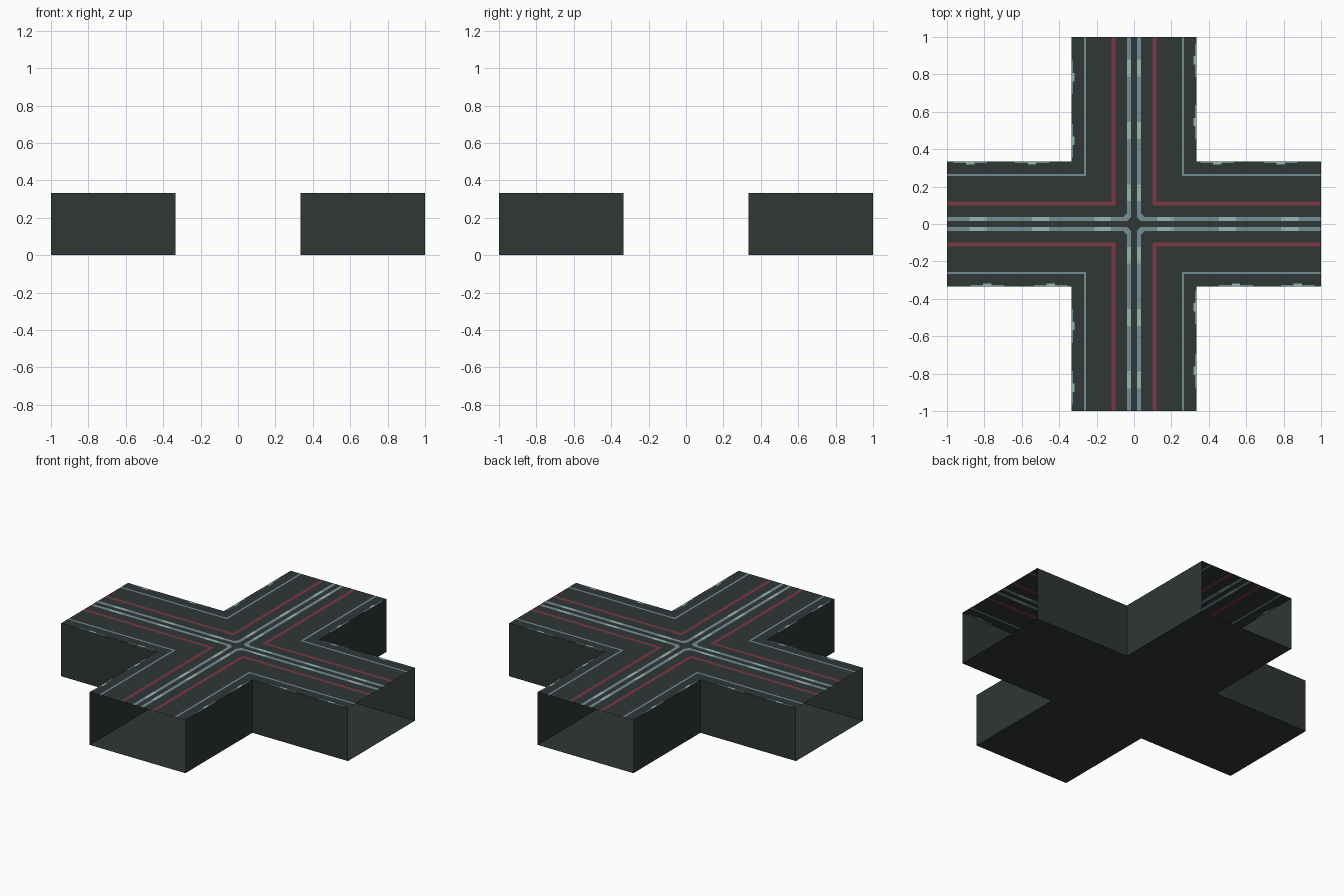
import bpy, bmesh

if "Cube" in bpy.data.objects:
    bpy.data.objects.remove(bpy.data.objects["Cube"])

W, H = 1 / 3, 1 / 3          # half width of a corridor, ceiling height


def material(name, rgb):
    m = bpy.data.materials.new(name)
    m.diffuse_color = (*rgb, 1)
    m.use_nodes = True
    m.node_tree.nodes["Principled BSDF"].inputs["Base Color"].default_value = m.diffuse_color
    return m


MATS = [material("dark panel", (0.028, 0.038, 0.036)),
        material("dull red", (0.195, 0.040, 0.056)),
        material("blue grey", (0.178, 0.270, 0.310)),
        material("pale green", (0.300, 0.480, 0.450))]
DARK, RED, BLUE, GREEN = range(4)


def finish(name, bm):
    me = bpy.data.meshes.new(name)
    bm.to_mesh(me)
    bm.free()
    for m in MATS:
        me.materials.append(m)
    ob = bpy.data.objects.new(name, me)
    bpy.context.collection.objects.link(ob)


def near(v, centres, r):
    return any(abs(v - c) < r for c in centres)


# painted lines: every line is offset from the corridor axis and turns the corner
C0, C1, C2 = 0.016, 0.037, 0.058     # centre line edges and corner fillet
R0, R1 = 0.099, 0.120                # red line
B0, B1 = 0.256, 0.268                # outer line
E0, E1 = 0.318, 0.325                # edge dashes
DASH = [1 / 6, 0.5, 5 / 6]
EDGE = {True: [0.445, 0.785], False: [0.545, 0.875]}


def paint(x, y):
    m, along = sorted((abs(x), abs(y)))
    if C0 < m < C1:
        return GREEN if near(along, DASH, 0.045) else BLUE
    if R0 < m < R1:
        return RED
    if B0 < m < B1:
        return BLUE
    if m > E0 and along > W:
        marks = EDGE[(x * y > 0) == (abs(x) > abs(y))]
        if near(along, marks, 0.022):
            return GREEN
        if m > E1 and near(along, marks, 0.09):
            return BLUE
    return DARK


# ceiling: sheet cut along the line edges, coloured by position
cuts = {0, C0, C1, C2, R0, R1, B0, B1, E0, E1, W, 1}
cuts |= {c + s * 0.045 for c in DASH for s in (-1, 1)}
cuts |= {c + s * r for k in EDGE.values() for c in k for s in (-1, 1) for r in (0.022, 0.09)}
cuts = sorted(c for c in cuts if c <= 1)
cuts = [-c for c in cuts[:0:-1]] + cuts
bm = bmesh.new()
grid = {}


def vert(x, y):
    if (x, y) not in grid:
        grid[x, y] = bm.verts.new((x, y, H))
    return grid[x, y]


for x0, x1 in zip(cuts, cuts[1:]):
    for y0, y1 in zip(cuts, cuts[1:]):
        cx, cy = (x0 + x1) / 2, (y0 + y1) / 2
        if min(abs(cx), abs(cy)) > W:
            continue
        q = [vert(x0, y0), vert(x1, y0), vert(x1, y1), vert(x0, y1)]
        a, b = abs(cx), abs(cy)
        if (C0 < a < C1 and C0 < b < C1) or (C1 < a < C2 and C1 < b < C2):
            # rounded centre corner: split the cell diagonally
            if cx * cy > 0:
                tris = [(q[0], q[1], q[3]), (q[1], q[2], q[3])]
            else:
                tris = [(q[0], q[1], q[2]), (q[0], q[2], q[3])]
            for t in tris:
                f = bm.faces.new(t)
                c = f.calc_center_median()
                outer = abs(c.x) + abs(c.y) > a + b
                f.material_index = BLUE if outer == (a < C1) else DARK
        else:
            bm.faces.new(q).material_index = paint(cx, cy)
finish("ceiling", bm)

# outline of the cross, one quarter turned four times
outline = []
x, y = [(1, -W), (1, W), (W, W)], None
for k in range(4):
    outline += x
    x = [(-b, a) for a, b in x]

# floor
bm = bmesh.new()
bm.faces.new([bm.verts.new((a, b, 0)) for a, b in reversed(outline)])
finish("floor", bm)

# walls: every outline edge except the open corridor ends
bm = bmesh.new()
for i, (a, b) in enumerate(outline):
    c, d = outline[(i + 1) % len(outline)]
    if i % 3 == 0:
        continue
    bm.faces.new([bm.verts.new(p) for p in ((a, b, 0), (c, d, 0), (c, d, H), (a, b, H))])
bmesh.ops.remove_doubles(bm, verts=bm.verts, dist=1e-5)
finish("walls", bm)
